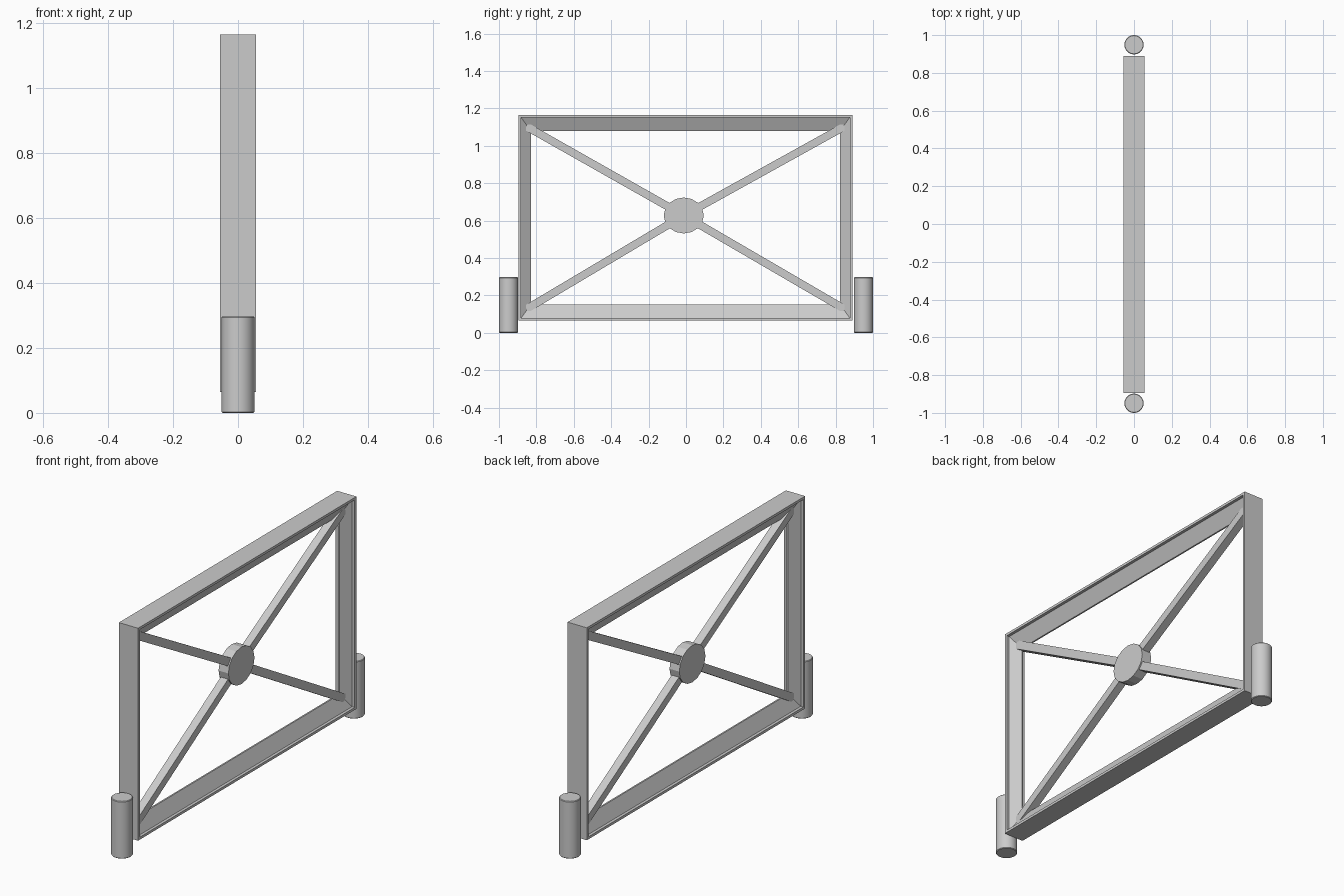
import bpy, bmesh, math
from mathutils import Matrix, Vector

if "Cube" in bpy.data.objects:
    bpy.data.objects.remove(bpy.data.objects["Cube"])

CY, CZ = -0.003, 0.615      # frame centre
HY, HZ = 0.893, 0.55        # frame half sizes


def finish(name, bm):
    bmesh.ops.recalc_face_normals(bm, faces=bm.faces)
    me = bpy.data.meshes.new(name)
    bm.to_mesh(me)
    bm.free()
    ob = bpy.data.objects.new(name, me)
    bpy.context.collection.objects.link(ob)
    return ob


# Mitred frame: profile of (x, inset at sides, inset at top and bottom)
half = [(0.055, 0, 0), (0.055, 0.014, 0.013), (0.04, 0.014, 0.013), (0.004, 0.066, 0.086)]
profile = half + [(-x, a, b) for x, a, b in reversed(half)]
bm = bmesh.new()
rings = []
for sy, sz in ((-1, -1), (1, -1), (1, 1), (-1, 1)):
    rings.append([bm.verts.new((x, CY + sy * (HY - a), CZ + sz * (HZ - b)))
                  for x, a, b in profile])
n = len(profile)
for i in range(4):
    p, q = rings[i], rings[(i + 1) % 4]
    for j in range(n):
        k = (j + 1) % n
        bm.faces.new((p[j], p[k], q[k], q[j]))
finish("frame", bm)

# Diagonal braces running from the hub into the corners
hub = Vector((0, -0.012, 0.627))
for sy, side in ((-1, "left"), (1, "right")):
    for sz, level in ((-1, "lower"), (1, "upper")):
        end = Vector((0, CY + sy * 0.85, CZ + sz * 0.488))
        d = end - hub
        bm = bmesh.new()
        bmesh.ops.create_cube(bm, size=1)
        bmesh.ops.scale(bm, vec=(0.042, d.length, 0.042), verts=bm.verts)
        bmesh.ops.transform(bm, verts=bm.verts,
                            matrix=Matrix.Translation((hub + end) / 2)
                            @ Matrix.Rotation(math.atan2(d.z, d.y), 4, 'X'))
        finish(f"{level}_{side}_brace", bm)

# Slightly oval hub disc
bm = bmesh.new()
bmesh.ops.create_cone(bm, cap_ends=True, segments=16, radius1=1, radius2=1, depth=0.056)
bmesh.ops.transform(bm, verts=bm.verts,
                    matrix=Matrix.Translation(hub)
                    @ Matrix.Diagonal((1, 0.107, 0.096, 1))
                    @ Matrix.Rotation(math.pi / 2, 4, 'Y'))
finish("hub_disc", bm)

# Round foot posts with a tiny edge bevel
for sy, side in ((-1, "left"), (1, "right")):
    bm = bmesh.new()
    bmesh.ops.create_cone(bm, cap_ends=True, segments=32, radius1=0.051,
                          radius2=0.051, depth=0.297)
    bmesh.ops.translate(bm, verts=bm.verts, vec=(0, sy * 0.949, 0.1485))
    rim = [e for e in bm.edges if abs(e.verts[0].co.z - e.verts[1].co.z) < 1e-5]
    bmesh.ops.bevel(bm, geom=rim, offset=0.003, segments=1, affect='EDGES')
    ob = finish(f"{side}_post", bm)
    bpy.context.view_layer.objects.active = ob
    ob.select_set(True)
    bpy.ops.object.shade_smooth_by_angle(angle=math.radians(30))
    ob.select_set(False)
